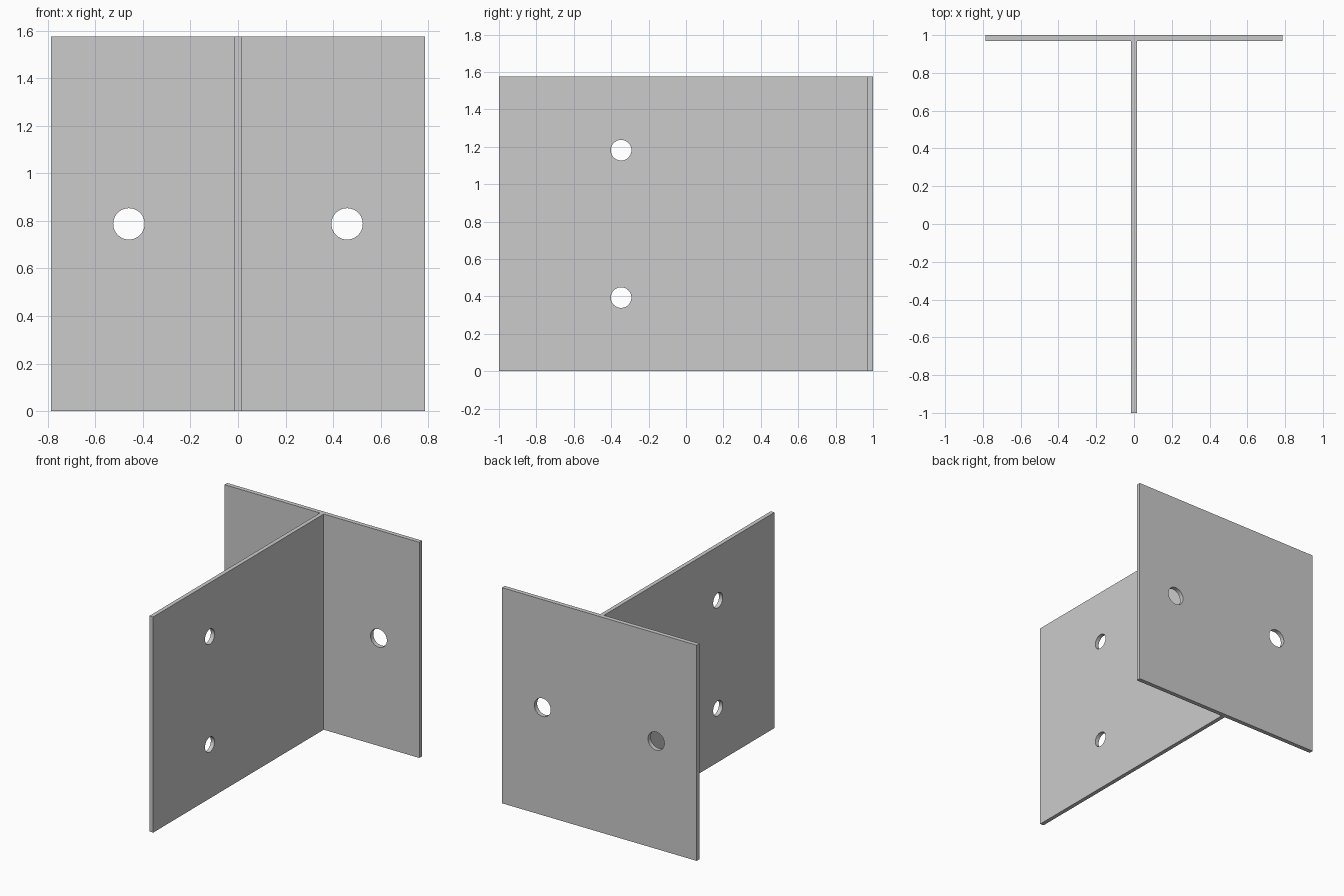
import bpy
import math

if "Cube" in bpy.data.objects:
    bpy.data.objects.remove(bpy.data.objects["Cube"])

HEIGHT = 1.575


def box(name, lo, hi):
    bpy.ops.mesh.primitive_cube_add(size=1, location=[(a + b) / 2 for a, b in zip(lo, hi)])
    ob = bpy.context.object
    ob.name = name
    ob.scale = [b - a for a, b in zip(lo, hi)]
    bpy.ops.object.transform_apply(location=False, rotation=False, scale=True)
    return ob


def drill(plate, centre, radius, rotation):
    # Cut one round through-hole, then discard the cutter
    bpy.ops.mesh.primitive_cylinder_add(vertices=48, radius=radius, depth=0.2,
                                        location=centre, rotation=rotation)
    cutter = bpy.context.object
    cutter.hide_render = True
    mod = plate.modifiers.new("hole", 'BOOLEAN')
    mod.operation = 'DIFFERENCE'
    mod.solver = 'EXACT'
    mod.object = cutter
    bpy.ops.object.select_all(action='DESELECT')
    plate.select_set(True)
    bpy.context.view_layer.objects.active = plate
    bpy.ops.object.modifier_apply(modifier=mod.name)
    bpy.data.objects.remove(cutter)
    bpy.ops.object.shade_smooth_by_angle(angle=math.radians(30))


# Back plate with two holes side by side
back_plate = box("back_plate", (-0.787, 0.968, 0), (0.787, 1, HEIGHT))
for side in (-1, 1):
    drill(back_plate, (side * 0.459, 0.984, HEIGHT / 2), 0.066, (math.pi / 2, 0, 0))

# Upright web plate with two holes stacked
web_plate = box("web_plate", (-0.015, -1, 0), (0.015, 0.968, HEIGHT))
for side in (-1, 1):
    drill(web_plate, (0, -0.347, HEIGHT / 2 + side * 0.394), 0.055, (0, math.pi / 2, 0))
